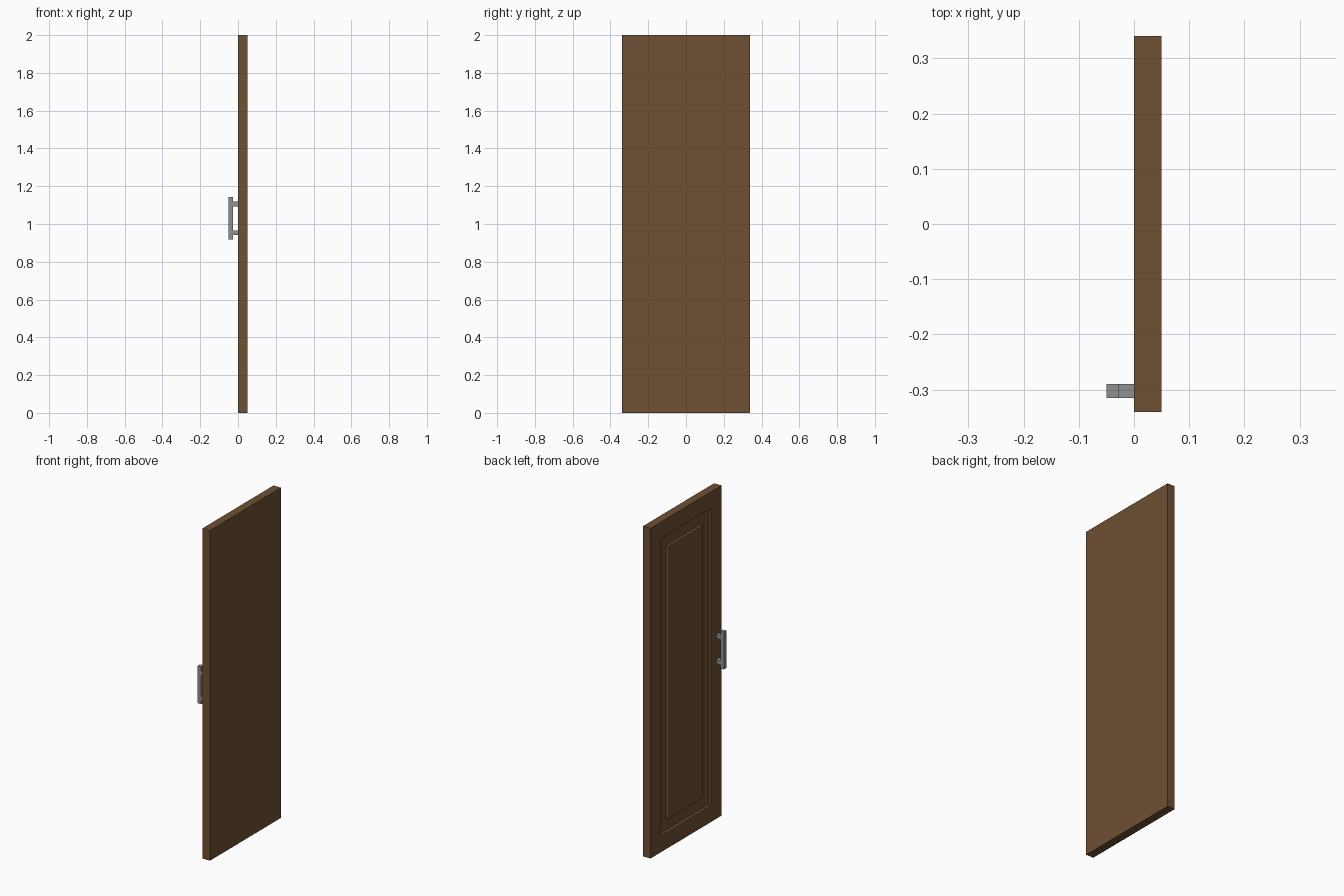
import bpy, bmesh

if "Cube" in bpy.data.objects:
    bpy.data.objects.remove(bpy.data.objects["Cube"])

def material(name, rgb):
    m = bpy.data.materials.new(name)
    m.diffuse_color = (*rgb, 1)
    m.use_nodes = True
    m.node_tree.nodes["Principled BSDF"].inputs["Base Color"].default_value = m.diffuse_color
    return m

wood = material("brown wood", (0.156, 0.080, 0.033))
metal = material("grey metal", (0.28, 0.28, 0.28))

def box(bm, x, y, z):
    verts = bmesh.ops.create_cube(bm, size=1)["verts"]
    for v in verts:
        v.co = [(a + b) / 2 + c * (b - a) for c, (a, b) in zip(v.co, (x, y, z))]

def finish(name, bm, mat):
    me = bpy.data.meshes.new(name)
    bm.to_mesh(me)
    bm.free()
    me.materials.append(mat)
    ob = bpy.data.objects.new(name, me)
    bpy.context.collection.objects.link(ob)

# Door slab: sunken frame with a raised centre panel on the -x face
bm = bmesh.new()
box(bm, (0, 0.05), (-0.34, 0.34), (0, 2))
bm.normal_update()
face = min(bm.faces, key=lambda f: f.calc_center_median().x)
for margin, shift in ((0.1, 0.018), (0.075, -0.018)):
    bmesh.ops.inset_region(bm, faces=[face], thickness=margin, use_even_offset=True)
    # straight step: zero-width inset, then push the face in or out
    ring = bmesh.ops.extrude_discrete_faces(bm, faces=[face])["faces"]
    face = ring[0]
    for v in face.verts:
        v.co.x += shift
    bm.normal_update()
finish("door", bm, wood)

# Handle: vertical grip on two posts
Y = (-0.315, -0.29)
bm = bmesh.new()
box(bm, (-0.05, -0.027), Y, (0.918, 1.144))
finish("handle_grip", bm, metal)
for i, z in enumerate((0.953, 1.106)):
    bm = bmesh.new()
    box(bm, (-0.027, 0), Y, (z - 0.0125, z + 0.0125))
    finish(f"handle_post_{i + 1}", bm, metal)
